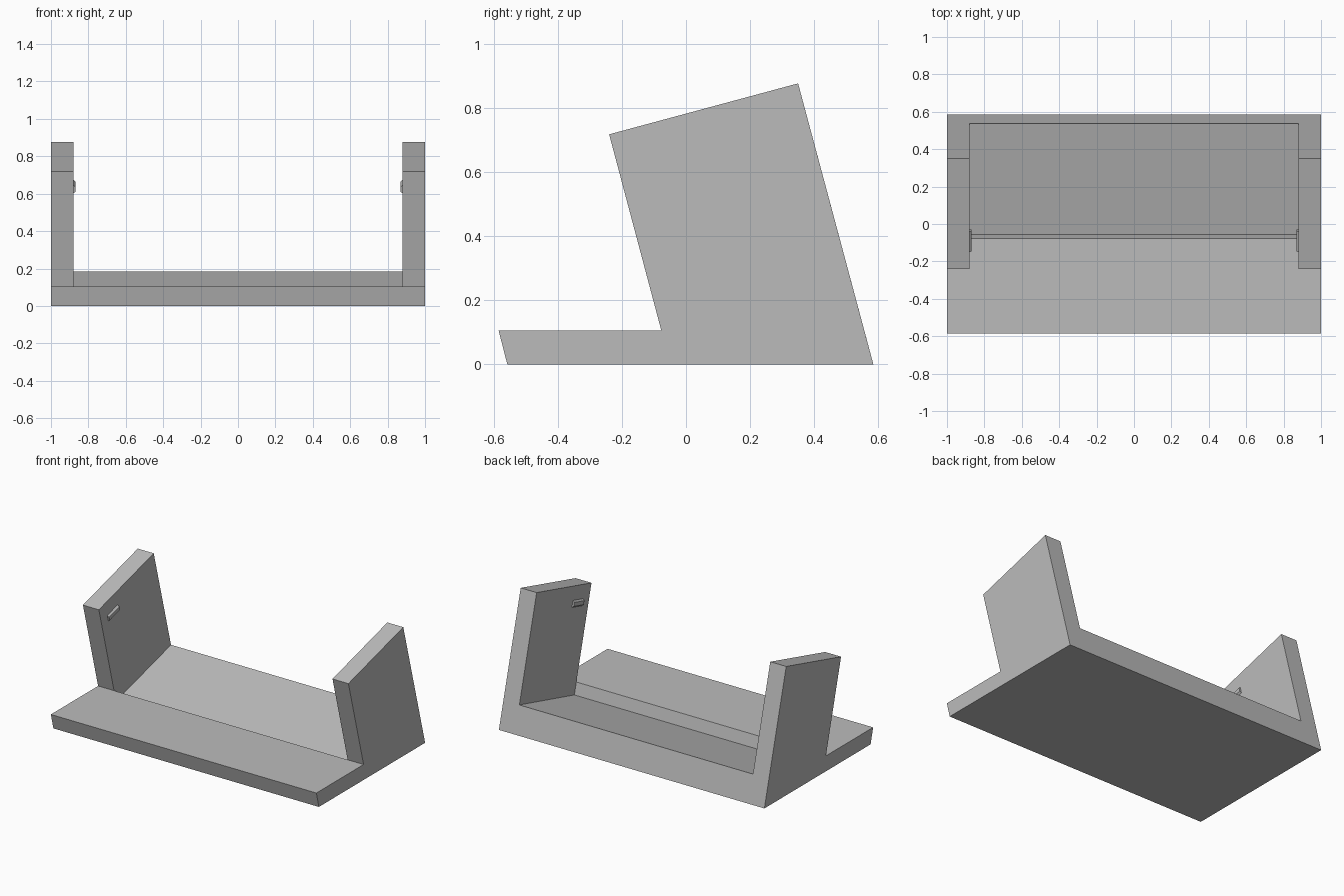
import bpy, bmesh
from math import radians
from mathutils import Matrix, Vector

cube = bpy.data.objects.get("Cube")
if cube:
    bpy.data.objects.remove(cube, do_unlink=True)

grey = bpy.data.materials.new("plain grey")
grey.use_nodes = True
colour = (0.5, 0.5, 0.5, 1)
grey.diffuse_color = colour
grey.node_tree.nodes["Principled BSDF"].inputs["Base Color"].default_value = colour

OUTER, INNER = 1.0, 0.88      # half widths of the cradle and of its opening
LEAN = radians(15)


def finish(name, bm):
    bmesh.ops.recalc_face_normals(bm, faces=bm.faces[:])
    mesh = bpy.data.meshes.new(name)
    bm.to_mesh(mesh)
    bm.free()
    mesh.materials.append(grey)
    obj = bpy.data.objects.new(name, mesh)
    bpy.context.collection.objects.link(obj)
    return obj


# Side profile points (y, z)
profile = {
    "toe": (-0.558, 0), "heel": (0.585, 0),
    "top_back": (0.35, 0.877), "top_front": (-0.24, 0.718),
    "lip": (-0.077, 0.105), "nose": (-0.585, 0.105),
    "floor_front": (-0.056, 0.025), "floor_back": (0.536, 0.183),
}
outer_names = ["toe", "heel", "top_back", "top_front", "lip", "nose"]
inner_names = ["floor_front", "floor_back", "top_back", "top_front", "lip"]

# Leaning cradle: two side walls, sloping floor and front lip in one shell
bm = bmesh.new()
outer, inner = {}, {}
for side in (-1, 1):
    for name in outer_names:
        outer[name, side] = bm.verts.new((side * OUTER, *profile[name]))
    for name in inner_names:
        inner[name, side] = bm.verts.new((side * INNER, *profile[name]))

for side in (-1, 1):
    bm.faces.new([outer[n, side] for n in outer_names])
    bm.faces.new([inner[n, side] for n in inner_names])
    # Top and front edge of each wall
    for a, b in (("top_back", "top_front"), ("top_front", "lip")):
        bm.faces.new([outer[a, side], outer[b, side], inner[b, side], inner[a, side]])


def across(group, a, b):
    bm.faces.new([group[a, -1], group[a, 1], group[b, 1], group[b, -1]])


across(outer, "toe", "heel")
across(outer, "nose", "toe")
across(inner, "floor_front", "floor_back")
across(inner, "lip", "floor_front")
# Shelf on top of the lip, and the U-shaped back
bm.faces.new([outer["nose", -1], outer["nose", 1], outer["lip", 1],
              inner["lip", 1], inner["lip", -1], outer["lip", -1]])
bm.faces.new([outer["heel", -1], outer["heel", 1], outer["top_back", 1],
              inner["top_back", 1], inner["floor_back", 1],
              inner["floor_back", -1], inner["top_back", -1], outer["top_back", -1]])
finish("cradle_body", bm)

# Small chamfered catches on the inner walls
for side, name in ((1, "left_catch"), (-1, "right_catch")):
    bm = bmesh.new()
    bmesh.ops.create_cube(bm, size=1)
    for v in bm.verts:
        tip = v.co.x * side < 0
        v.co = Vector((v.co.x * 0.014, v.co.y * 0.113, v.co.z * (0.025 if tip else 0.049)))
    bm.transform(Matrix.Translation((side * 0.875, -0.089, 0.638)) @ Matrix.Rotation(LEAN, 4, "X"))
    finish(name, bm)
